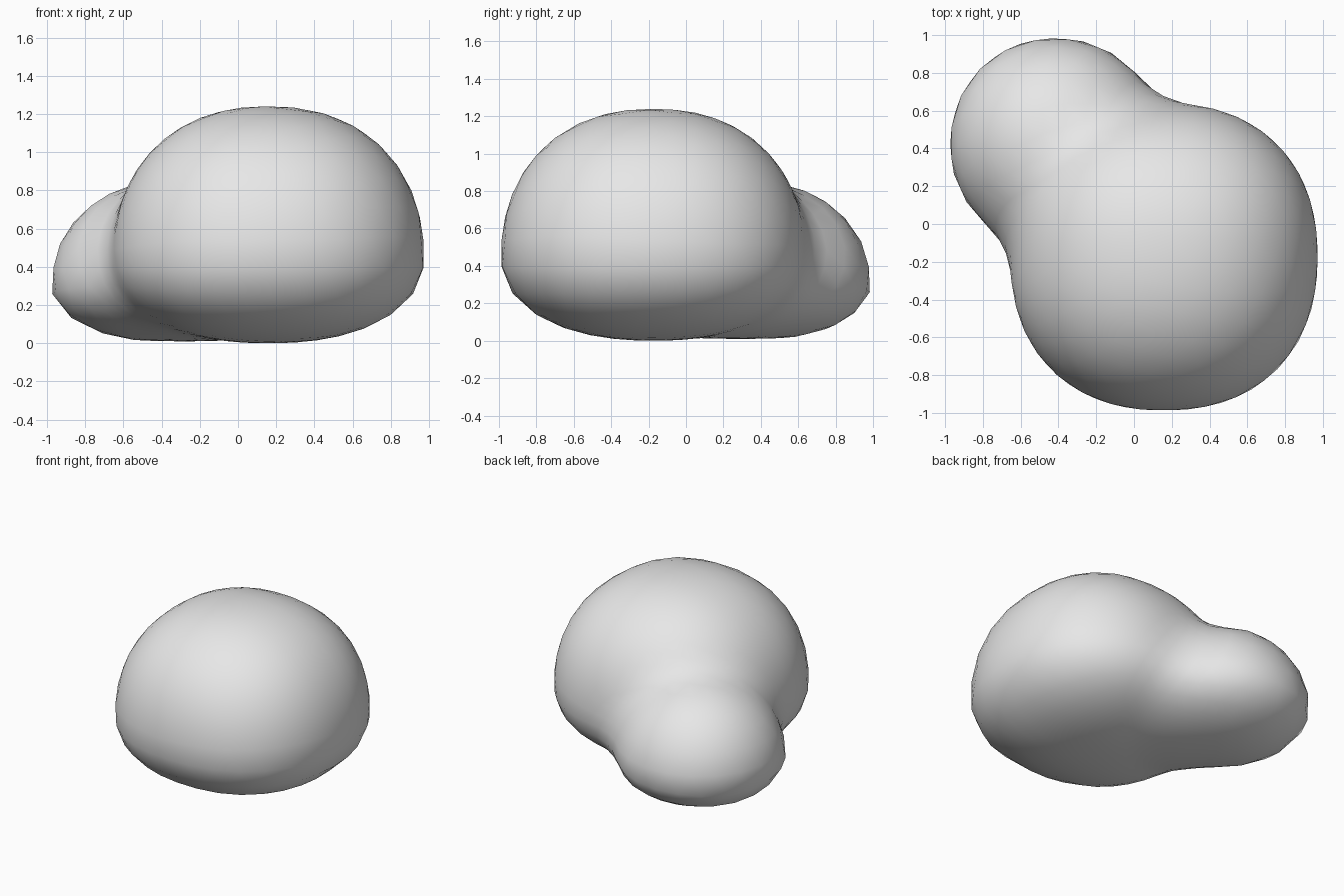
import bpy
import bmesh
from mathutils import Vector

cube = bpy.data.objects.get("Cube")
if cube:
    bpy.data.objects.remove(cube, do_unlink=True)

# Plain grey
grey = bpy.data.materials.new("light_grey")
grey.use_nodes = True
grey.diffuse_color = (0.8, 0.8, 0.8, 1)
grey.node_tree.nodes["Principled BSDF"].inputs["Base Color"].default_value = (0.8, 0.8, 0.8, 1)

AXIS = Vector((1, -1, 0)).normalized()


def lobe(p, centre, stretch, radius, up, down, plan_power, side_power):
    """Rounded lobe, stretched along the diagonal axis, with its own heights above and below."""
    d = p - centre
    d -= AXIS * min(max(d.dot(AXIS), 0), stretch)
    height = up if d.z > 0 else down
    total = (abs(d.x / radius) ** plan_power + abs(d.y / radius) ** plan_power
             + abs(d.z / height) ** side_power)
    return (total ** (1 / plan_power) - 1) * radius


def blob(p):
    """Large lobe and small rear lobe melted together."""
    a = lobe(p, Vector((0.16, -0.175, 0.45)), 0, 0.815, 0.795, 0.445, 2.25, 2.15)
    b = lobe(p, Vector((-0.42, 0.43, 0.31)), 0.25, 0.56, 0.535, 0.295, 2.05, 1.95)
    blend = 0.13
    h = max(blend - abs(a - b), 0) / blend
    return min(a, b) - h * h * blend / 4


# Push a sphere out from inside both lobes to the melted surface
bm = bmesh.new()
bmesh.ops.create_icosphere(bm, subdivisions=4, radius=1)
origin = Vector((-0.05, 0.05, 0.4))
for v in bm.verts:
    ray = v.co.normalized()
    near, far = 0.0, 2.0
    for _ in range(24):
        mid = (near + far) / 2
        if blob(origin + ray * mid) < 0:
            near = mid
        else:
            far = mid
    v.co = origin + ray * near

# Rest the blob on the ground
floor = min(v.co.z for v in bm.verts)
bmesh.ops.translate(bm, verts=bm.verts, vec=(0, 0, -floor))
for f in bm.faces:
    f.smooth = True

mesh = bpy.data.meshes.new("two_lobed_blob")
bm.to_mesh(mesh)
bm.free()
mesh.materials.append(grey)
body = bpy.data.objects.new("two_lobed_blob", mesh)
bpy.context.collection.objects.link(body)
